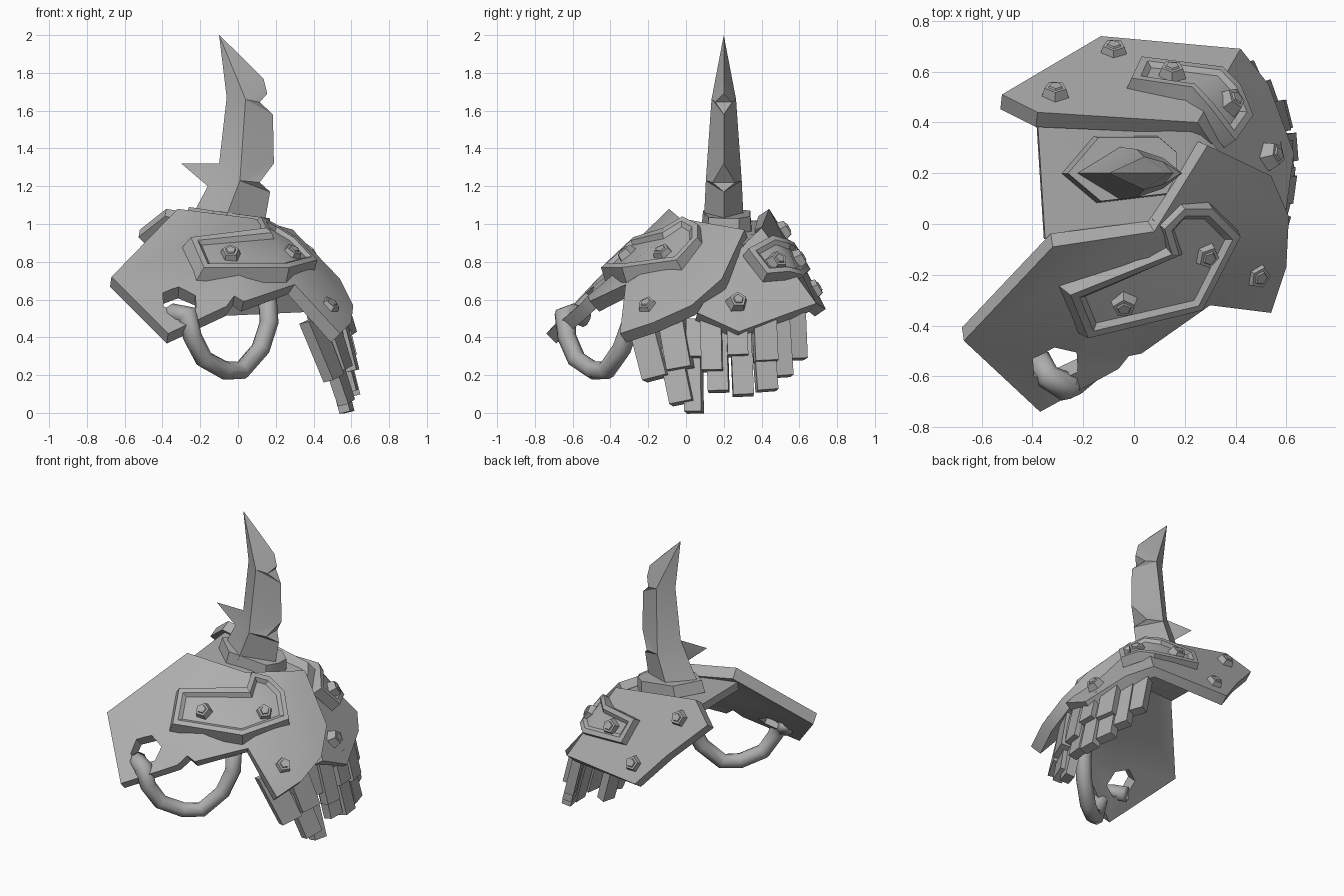
import bpy, bmesh, math
from mathutils import Vector

if "Cube" in bpy.data.objects:
    bpy.data.objects.remove(bpy.data.objects["Cube"])

steel = bpy.data.materials.new("grey_steel")
steel.diffuse_color = (0.42, 0.42, 0.42, 1)
steel.use_nodes = True
steel.node_tree.nodes["Principled BSDF"].inputs["Base Color"].default_value = steel.diffuse_color


def finish(bm, name):
    bmesh.ops.recalc_face_normals(bm, faces=bm.faces)
    me = bpy.data.meshes.new(name)
    bm.to_mesh(me)
    bm.free()
    ob = bpy.data.objects.new(name, me)
    bpy.context.collection.objects.link(ob)
    me.materials.append(steel)
    return ob


def shell(name, pts, faces, t, out=(0, 0, 1), rim=0.0, flare=0.0):
    """Folded sheet thickened by t behind its outer side, optionally flared and with a raised rim."""
    bm = bmesh.new()
    vs = [bm.verts.new(p) for p in pts]
    for f in faces:
        bm.faces.new([vs[i] for i in f])
    bmesh.ops.recalc_face_normals(bm, faces=bm.faces)
    if sum((f.normal * f.calc_area() for f in bm.faces), Vector()).dot(Vector(out)) < 0:
        bmesh.ops.reverse_faces(bm, faces=bm.faces)
    bm.normal_update()
    front = list(bm.faces)
    edges = [e for e in bm.edges if e.is_boundary]
    mid = sum((v.co for v in vs), Vector()) / len(vs)
    back = {v: bm.verts.new(v.co - v.normal * t + (v.co - mid) * flare) for v in vs}
    for f in front:
        bm.faces.new([back[v] for v in reversed(f.verts)])
    for e in edges:
        a, b = e.verts
        bm.faces.new([a, b, back[b], back[a]])
    if rim:
        bmesh.ops.recalc_face_normals(bm, faces=bm.faces)
        bmesh.ops.inset_region(bm, faces=front, thickness=0.03, depth=0, use_even_offset=True)
        bmesh.ops.inset_region(bm, faces=front, thickness=0.02, depth=-rim, use_even_offset=True)
    return finish(bm, name)


def prism(name, pos, axis, r1, r2, h, n):
    """n-sided frustum starting at pos and running along axis."""
    bm = bmesh.new()
    bmesh.ops.create_cone(bm, cap_ends=True, segments=n, radius1=r1, radius2=r2, depth=h)
    bmesh.ops.translate(bm, verts=bm.verts, vec=(0, 0, h / 2))
    ob = finish(bm, name)
    ob.rotation_mode = 'QUATERNION'
    ob.rotation_quaternion = Vector(axis).to_track_quat('Z', 'Y')
    ob.location = pos
    return ob


# Front plate, folded over the shoulder
front_plate = shell("front_plate", [
    (-.67, -.46, .72), (-.37, -.74, .42), (-.06, -.57, .565), (-.02, -.52, .62), (.03, -.51, .59),
    (.08, -.03, 1.03), (-.32, -.09, 1.08),
    (.3, -.32, .68), (.3, -.09, .84), (.29, .31, .97),
    (.54, -.35, .42), (.6, -.17, .48), (.61, .03, .57), (.54, .19, .71)],
    [(0, 1, 2, 3, 4, 5, 6), (4, 7, 8, 5), (5, 8, 9), (7, 10, 11, 8), (8, 11, 12, 13, 9)], .075)

# Hexagonal hole for the ring
axis = Vector((.06, -1, 1)).normalized()
cutter = prism("ring_hole_cutter", Vector((-.31, -.55, .59)) - axis * .2, axis, .1, .1, .4, 6)
cutter.hide_render = True
mod = front_plate.modifiers.new("hole", 'BOOLEAN')
mod.operation = 'DIFFERENCE'
mod.object = cutter
mod.solver = 'EXACT'
bpy.context.view_layer.objects.active = front_plate
bpy.ops.object.modifier_apply(modifier="hole")
bpy.data.objects.remove(cutter)

# Back plate, folded the other way
shell("back_plate", [
    (-.52, .51, .97), (-.38, .44, 1.08), (.25, .4, .98), (.42, .69, .58), (-.13, .74, .55),
    (-.3, .64, .75), (.53, .55, .53), (.63, .28, .43), (.6, .06, .53), (.35, .25, .84)],
    [(0, 1, 2, 3, 4, 5), (2, 9, 7, 6, 3), (9, 8, 7)], .07)

# Top plate between the two
shell("top_plate", [(-.38, .41, 1.02), (-.35, -.06, 1.0), (.1, 0, .97), (.34, .28, .88), (.24, .4, .94)],
      [(0, 1, 2, 4), (2, 3, 4)], .05)

# Raised straps across the folds
shell("front_strap", [
    (-.25, -.28, .93), (-.18, -.45, .77), (.27, -.34, .77), (.42, -.05, .81), (.31, .06, .93),
    (.2, .06, 1.0), (.12, -.02, 1.04), (.15, -.12, .98)],
    [(0, 1, 2, 7), (2, 3, 4, 5, 6, 7)], .085, (0, -.5, 1), .02, .1)
shell("back_strap", [
    (-.01, .575, .9), (.03, .66, .76), (.35, .62, .73), (.42, .55, .75), (.47, .43, .74),
    (.4, .33, .87), (.3, .46, .94), (.23, .54, .92)],
    [(0, 1, 2, 7), (2, 3, 6, 7), (3, 4, 5, 6)], .07, (.3, .7, 1), .018, .06)

# Five-sided rivets: position and direction
a_side, c_back, c_side = (.79, -.52, 1), (.07, 1.71, 1), (.84, .2, .5)
for i, (p, d) in enumerate([
        ((-.04, -.31, .835), (.05, -.9, 1)), ((.28, -.12, .84), (.5, -.45, .8)),
        ((.48, -.2, .56), a_side), ((-.31, .51, .96), c_back), ((-.08, .675, .65), c_back),
        ((.15, .59, .81), c_back), ((.38, .48, .8), (.7, .5, .5)), ((.54, .27, .585), c_side)]):
    base = Vector(p)
    n = Vector(d).normalized()
    prism(f"rivet_{i}", base - n * .02, n, .062, .045, .055, 5)
    prism(f"rivet_cap_{i}", base + n * .03, n, .033, .026, .012, 5)

# Collar around the horn
shell("horn_collar", [(-.26, .2, 1.09), (-.13, .09, 1.07), (.13, .12, 1.035), (.17, .2, 1.03),
                      (.17, .28, 1.03), (.1, .34, 1.04), (-.14, .34, 1.07)],
      [tuple(range(7))], .08, (0, 0, 1), 0, .05)

# Horn: front edge, ridge and back edge with two wide chips, mirrored across its middle
front = [(-.06, 1.67), (-.1, 1.25), (-.1, 1.32), (-.3, 1.32), (-.16, 1.2), (-.24, 1.05)]
back = [(.02, 1.885), (.135, 1.77), (.155, 1.69), (.185, 1.58), (.19, 1.32), (.17, 1.17), (.14, 1.0)]
ridge = [(.04, 1.66, .065), (.01, 1.23, .095), (-.07, 1.02, .105)]
chips = [(.115, 1.645, .045), (.115, 1.22, .06)]
bm = bmesh.new()
mid = lambda p: bm.verts.new((p[0], .2, p[1]))
tip = mid((-.1, 2))
f, b = [mid(p) for p in front], [mid(p) for p in back]
cut = []
for s in (-1, 1):
    r = [bm.verts.new((x, .2 + s * w, z)) for x, z, w in ridge]
    c = [bm.verts.new((x, .2 + s * w, z)) for x, z, w in chips]
    cut.append(c)
    for face in ([tip, f[0], r[0]], [f[0], f[2], r[1], r[0]], [f[2], f[3], f[4], r[1]],
                 [f[4], f[5], r[2], r[1]], [tip, r[0], b[1], b[0]], [r[0], c[0], b[2], b[1]],
                 [r[0], r[1], b[4], b[3]], [r[0], b[3], c[0]], [r[1], c[1], b[4]],
                 [r[1], r[2], b[6], b[5]], [r[1], b[5], c[1]]):
        bm.faces.new(face)
for k, (hi, lo) in enumerate(((2, 3), (4, 5))):
    bm.faces.new([cut[0][k], cut[1][k], b[hi]])
    bm.faces.new([cut[1][k], cut[0][k], b[lo]])
bmesh.ops.delete(bm, geom=[v for v in bm.verts if not v.link_faces], context='VERTS')
finish(bm, "horn")

# Hanging ring: a bent tube hooked through the hole
path = [(-.38, -.53, .5), (-.34, -.6, .53), (-.27, -.64, .52), (-.24, -.63, .4), (-.18, -.58, .285),
        (-.07, -.49, .225), (.02, -.42, .225), (.12, -.34, .34), (.165, -.29, .48), (.15, -.25, .68)]
bm = bmesh.new()
pts = [Vector(p) for p in path]
rings = []
for i, p in enumerate(pts):
    t = (pts[min(i + 1, len(pts) - 1)] - pts[max(i - 1, 0)]).normalized()
    u = t.cross(Vector((.65, -.76, 0))).normalized() if i > 2 else Vector((0, 0, 1))
    u = (u - t * u.dot(t)).normalized()
    w = t.cross(u)
    rad = .058 if i == 2 else .05
    cur = [bm.verts.new(p + rad * (u * math.cos(k * math.tau / 8) + w * math.sin(k * math.tau / 8)))
           for k in range(8)]
    if rings:
        # align with the previous loop so that the tube does not twist
        prev = rings[-1]
        o = min(range(8), key=lambda o: sum((prev[k].co - cur[(k + o) % 8].co).length for k in range(8)))
        cur = cur[o:] + cur[:o]
        for k in range(8):
            bm.faces.new([prev[k], prev[(k + 1) % 8], cur[(k + 1) % 8], cur[k]])
    rings.append(cur)
bm.faces.new(rings[0])
bm.faces.new(rings[-1])
ring = finish(bm, "hanging_ring")


# Hanging scales: top y, top z, bottom y, bottom z, half width, layer offset
def surface(y, z, off):
    return Vector((.645 - .62 * (y - .25) ** 2 - .25 * (z - .15) + off, y, z))


scales = [
    (-.25, .5, -.17, .19, .065, .01), (-.09, .52, -.04, .24, .065, .02), (.06, .5, .06, .3, .06, .0),
    (.13, .5, .135, .23, .055, .02), (.27, .5, .275, .31, .055, .025), (.42, .5, .43, .28, .06, .015),
    (.58, .53, .59, .29, .055, -.04), (-.09, .35, -.03, .06, .06, -.015), (.03, .3, .035, .01, .045, -.045),
    (.16, .45, .17, .12, .055, -.015), (.29, .45, .305, .1, .055, -.01), (.41, .45, .435, .125, .055, -.015),
    (.5, .5, .52, .2, .05, -.03)]
for i, (yt, zt, yb, zb, w, off) in enumerate(scales):
    lean = Vector((zt - zb, yt - yb)).normalized()
    dy, dz = w * lean.x, -w * lean.y
    shell(f"scale_{i}", [surface(yt - dy, zt - dz, off), surface(yb - dy, zb - dz, off),
                         surface(yb + dy, zb + dz, off), surface(yt + dy, zt + dz, off)],
          [(0, 1, 2, 3)], .06, (1, 0, 0))

# Keep hard edges crisp, the ring stays round
bpy.ops.object.select_all(action='SELECT')
ring.select_set(False)
bpy.ops.object.shade_smooth_by_angle(angle=math.radians(32))
for poly in ring.data.polygons:
    poly.use_smooth = True
